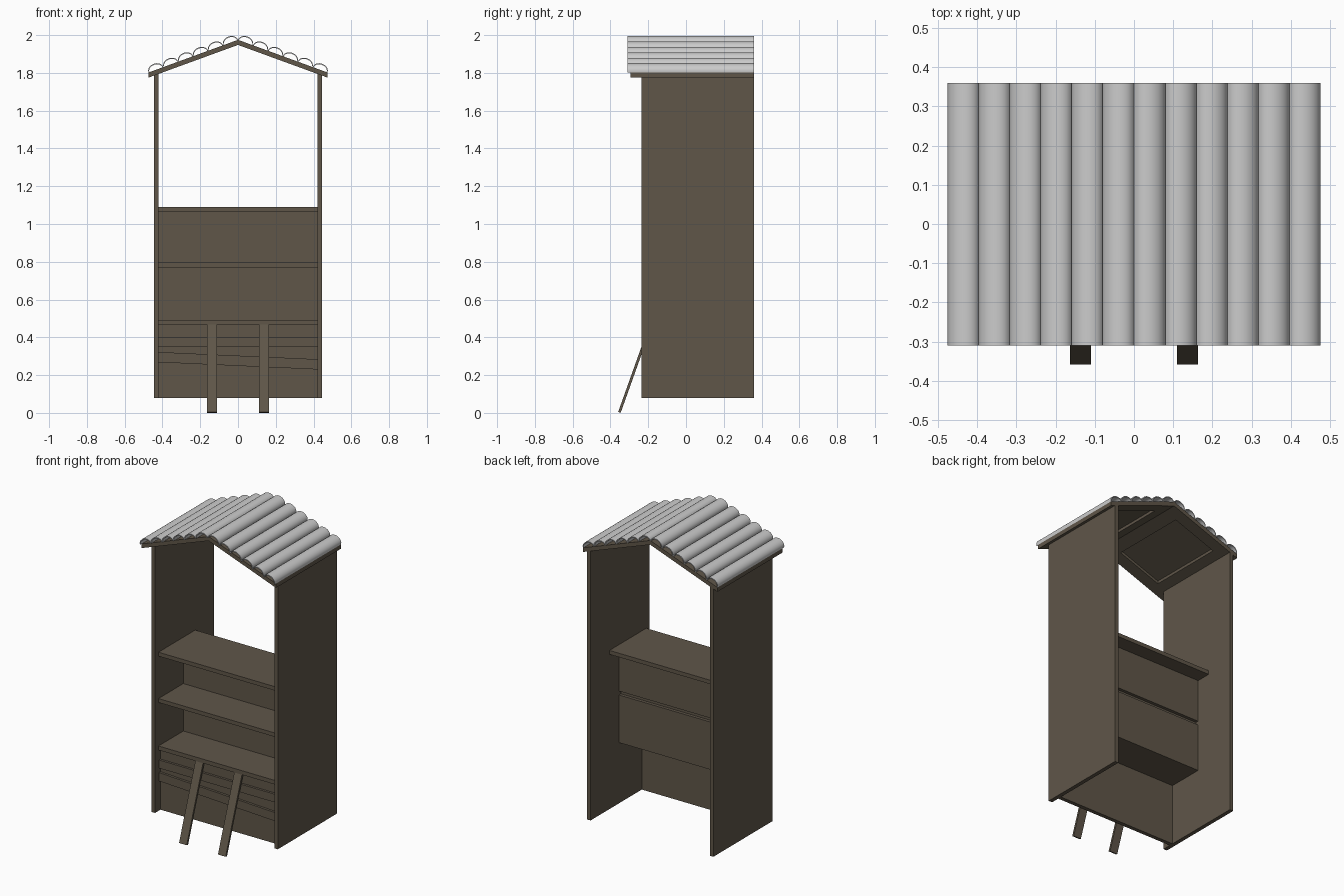
import bpy, bmesh, math
from mathutils import Vector

if "Cube" in bpy.data.objects:
    bpy.data.objects.remove(bpy.data.objects["Cube"])


def material(name, col):
    m = bpy.data.materials.new(name)
    m.diffuse_color = (*col, 1)
    m.use_nodes = True
    m.node_tree.nodes["Principled BSDF"].inputs["Base Color"].default_value = m.diffuse_color
    return m


WOOD = material("weathered wood", (0.115, 0.093, 0.066))
METAL = material("corrugated metal", (0.60, 0.60, 0.60))


def add_mesh(name, verts, faces, mat):
    me = bpy.data.meshes.new(name)
    me.from_pydata(verts, [], faces)
    bm = bmesh.new()
    bm.from_mesh(me)
    bmesh.ops.recalc_face_normals(bm, faces=bm.faces)
    bm.to_mesh(me)
    bm.free()
    me.materials.append(mat)
    ob = bpy.data.objects.new(name, me)
    bpy.context.collection.objects.link(ob)
    return ob


def prism(name, pts, y0, y1, mat=WOOD):
    """Extrude an xz profile along y."""
    n = len(pts)
    verts = [(x, y, z) for y in (y0, y1) for x, z in pts]
    faces = [tuple(range(n)), tuple(range(n, 2 * n))]
    faces += [(i, (i + 1) % n, n + (i + 1) % n, n + i) for i in range(n)]
    return add_mesh(name, verts, faces, mat)


def box(name, x0, x1, y0, y1, z0, z1, drop=0):
    """Box; drop lowers the right end for crooked boards."""
    return prism(name, [(x0, z0), (x1, z0 - drop), (x1, z1 - drop), (x0, z1)], y0, y1)


SLOPE = 0.365
RX = 0.474          # eave half width
UNDER, TOP = 1.948, 1.975


def roof_z(x, apex):
    return apex - SLOPE * abs(x)


# side walls with sloped tops
for s, side in ((-1, "left"), (1, "right")):
    a, b = s * 0.42, s * 0.445
    prism(side + "_wall", [(a, 0.08), (b, 0.08), (b, roof_z(b, UNDER)), (a, roof_z(a, UNDER))], -0.235, 0.36)

# shelves
box("top_shelf", -0.42, 0.42, -0.20, 0.17, 1.065, 1.09)
box("middle_shelf", -0.42, 0.42, -0.20, 0.055, 0.77, 0.795)
box("bottom_shelf", -0.42, 0.42, -0.20, 0.055, 0.467, 0.493)

# back boards and front apron
box("upper_back_board", -0.42, 0.42, 0.05, 0.075, 0.795, 1.065)
box("lower_back_board", -0.42, 0.42, 0.05, 0.075, 0.467, 0.77)
box("front_apron", -0.42, 0.42, -0.18, -0.155, 0.08, 0.467)

# slats nailed on the apron
box("straight_slat", -0.42, 0.42, -0.195, -0.18, 0.35, 0.402)
box("crooked_slat", -0.42, 0.42, -0.195, -0.18, 0.268, 0.322, 0.038)

# leaning props
d = Vector((0, 0.165, 0.462)).normalized()
nrm = Vector((0, -d.z, d.y)) * 0.014
for cx, side in ((-0.137, "left"), (0.137, "right")):
    b0 = Vector((cx, -0.346, 0.0))
    b1 = b0 + d * 0.492
    w = Vector((0.027, 0, 0))
    v = [p + sx * w + k * nrm for p in (b0, b1) for sx, k in ((-1, 0), (1, 0), (1, 1), (-1, 1))]
    add_mesh(side + "_prop", v, [(0, 1, 2, 3), (4, 5, 6, 7), (0, 1, 5, 4), (1, 2, 6, 5),
                                 (2, 3, 7, 6), (3, 0, 4, 7)], WOOD)


def roof_strip(name, s, x0, x1, y0, y1, lo, hi):
    prism(name, [(s * x0, roof_z(x0, lo)), (s * x1, roof_z(x1, lo)),
                 (s * x1, roof_z(x1, hi)), (s * x0, roof_z(x0, hi))], y0, y1)


# roof boards, framing under them and corrugated sheets
for s, side in ((-1, "left"), (1, "right")):
    mid = TOP - 0.009
    roof_strip(side + "_roof_board", s, 0, RX, -0.295, 0.36, mid, TOP)
    roof_strip(side + "_front_rafter", s, 0, RX, -0.295, -0.215, UNDER, mid)
    roof_strip(side + "_back_rafter", s, 0, RX, 0.28, 0.36, UNDER, mid)
    roof_strip(side + "_ridge_batten", s, 0, 0.08, -0.215, 0.28, UNDER, mid)
    roof_strip(side + "_eave_batten", s, 0.36, RX, -0.215, 0.28, UNDER, mid)

    along = Vector((s, -SLOPE)).normalized()
    up = Vector((-along.y * s, along.x * s))
    length = RX * math.hypot(1, SLOPE)
    outer, inner = [], []
    ribs, seg = 6, 10
    pitch = length / ribs
    for r in range(ribs):
        for i in range(seg + (r == ribs - 1)):
            t = math.pi * i / seg
            for lst, hw, h in ((outer, pitch / 2, 0.034), (inner, pitch / 2 - 0.005, 0.028)):
                p = Vector((0, TOP)) + along * (pitch * (r + 0.5) - hw * math.cos(t)) + up * (h * math.sin(t))
                lst.append((p.x, p.y))
    n = len(outer)
    verts = [(x, y, z) for lst in (outer, inner) for y in (-0.31, 0.36) for x, z in lst]
    faces = []
    for i in range(n - 1):
        faces += [(i, i + 1, n + i + 1, n + i), (2 * n + i, 2 * n + i + 1, 3 * n + i + 1, 3 * n + i),
                  (i, i + 1, 2 * n + i + 1, 2 * n + i), (n + i, n + i + 1, 3 * n + i + 1, 3 * n + i)]
    for i in (0, n - 1):
        faces.append((i, n + i, 3 * n + i, 2 * n + i))
    ob = add_mesh(side + "_corrugated_sheet", verts, faces, METAL)
    bpy.ops.object.select_all(action='DESELECT')
    ob.select_set(True)
    bpy.context.view_layer.objects.active = ob
    bpy.ops.object.shade_smooth_by_angle(angle=math.radians(50))
